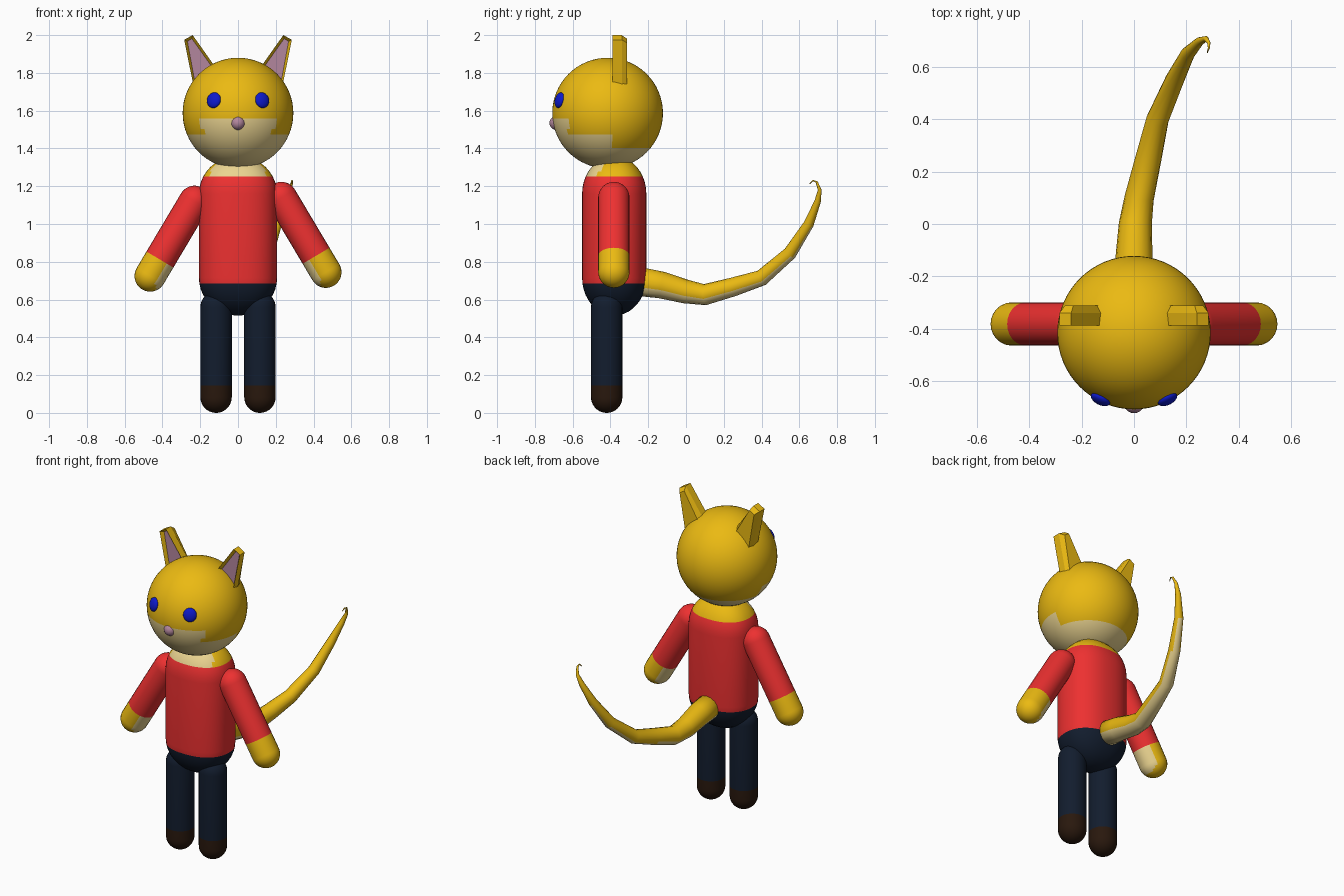
import bpy, bmesh
from math import sin, cos, pi, copysign
from mathutils import Vector, Matrix

if "Cube" in bpy.data.objects:
    bpy.data.objects.remove(bpy.data.objects["Cube"])

COLOURS = {
    "yellow": (0.83, 0.49, 0.006), "cream": (0.83, 0.66, 0.28), "red": (0.85, 0.03, 0.03),
    "navy": (0.006, 0.012, 0.027), "brown": (0.022, 0.009, 0.004),
    "blue": (0.004, 0.01, 0.6), "pink": (0.45, 0.24, 0.34)}
MATS = {}
for key, rgb in COLOURS.items():
    MATS[key] = bpy.data.materials.new(key)
    MATS[key].diffuse_color = (*rgb, 1)


def finish(name, bm, paint, smooth=True):
    """Turn a bmesh into an object; paint(centre, normal) gives each face its colour."""
    bmesh.ops.remove_doubles(bm, verts=bm.verts, dist=1e-5)
    bmesh.ops.recalc_face_normals(bm, faces=bm.faces)
    mesh = bpy.data.meshes.new(name)
    bm.to_mesh(mesh)
    bm.free()
    slots = []
    for p in mesh.polygons:
        key = paint(p.center, p.normal)
        if key not in slots:
            slots.append(key)
            mesh.materials.append(MATS[key])
        p.material_index = slots.index(key)
        p.use_smooth = smooth
    ob = bpy.data.objects.new(name, mesh)
    bpy.context.collection.objects.link(ob)
    return ob


def loft(name, points, radii, paint, seg=24, ratio=1.0, power=2.0):
    """Skin rings of the given radii along a path; ratio flattens, power squares the section."""
    bm = bmesh.new()
    pts = [Vector(p) for p in points]
    rings = []
    for i, (p, r) in enumerate(zip(pts, radii)):
        t = (pts[min(i + 1, len(pts) - 1)] - pts[max(i - 1, 0)]).normalized()
        u = (Vector((1, 0, 0)) - t * t.x).normalized()
        v = t.cross(u)
        ring = []
        for k in range(seg):
            c, s = cos(2 * pi * k / seg), sin(2 * pi * k / seg)
            c = copysign(abs(c) ** (2 / power), c)
            s = copysign(abs(s) ** (2 / power), s)
            ring.append(bm.verts.new(p + u * r * c + v * r * ratio * s))
        rings.append(ring)
    for a, b in zip(rings, rings[1:]):
        for k in range(seg):
            n = (k + 1) % seg
            bm.faces.new((a[k], a[n], b[n], b[k]))
    bm.faces.new(rings[0])
    bm.faces.new(rings[-1])
    return finish(name, bm, paint)


def capsule(name, a, b, r, paint, cap=None, cuts=(), steps=10, **kw):
    """Round-ended bar from a to b, with extra rings at the colour cuts (fractions)."""
    a, b = Vector(a), Vector(b)
    d = (b - a).normalized() * (cap or r)
    ang = [pi / 2 * k / steps for k in range(steps + 1)]
    pts = [a - d * sin(t) for t in reversed(ang)]
    rad = [r * cos(t) for t in reversed(ang)]
    pts += [a.lerp(b, f) for f in cuts] + [b + d * sin(t) for t in ang]
    rad += [r] * len(cuts) + [r * cos(t) for t in ang]
    rad[0] = rad[-1] = 0
    return loft(name, pts, rad, paint, **kw)


def ball(name, centre, size, paint, matrix=None, seg=32):
    bm = bmesh.new()
    m = Matrix.Translation(centre) @ (matrix or Matrix()) @ Matrix.Diagonal((*size, 1))
    bmesh.ops.create_uvsphere(bm, u_segments=seg, v_segments=seg // 2, radius=1, matrix=m)
    return finish(name, bm, paint)


# Head with pale chin
HEAD, R = Vector((0, -0.415, 1.587)), 0.293


def head_paint(c, n):
    limit = 1.545 if c.y < -0.62 else 1.47 if c.y < -0.385 else 1.40
    return "cream" if c.z < limit else "yellow"


ball("head", HEAD, (R, R, R), head_paint, seg=64)
ball("nose", (0, -0.685, 1.535), (0.038,) * 3, lambda c, n: "pink", seg=20)


# Torso: shirt, trousers top and bare neck
def torso_paint(c, n):
    if c.z < 0.685:
        return "navy"
    if c.z < 1.262:
        return "red"
    return "cream" if c.y < -0.43 and abs(c.x) < 0.14 else "yellow"


capsule("torso", (0, -0.38, 0.715), (0, -0.38, 1.16), 0.207, torso_paint,
        cap=0.2, seg=40, ratio=0.17 / 0.207, power=2.3)

for s, side in ((-1, "right"), (1, "left")):
    # Eye, a flattened ball lying on the head surface
    direction = Vector((s * 0.127, -0.253, 0.068)).normalized()
    ball(side + "_eye", HEAD + direction * R, (0.04, 0.02, 0.042), lambda c, n: "blue",
         direction.to_track_quat('Y', 'Z').to_matrix().to_4x4(), seg=24)

    # Leg with shoe
    capsule(side + "_leg", (s * 0.116, -0.42, 0.083), (s * 0.116, -0.42, 0.56), 0.083,
            lambda c, n: "brown" if c.z < 0.145 else "navy", cuts=(0.13,))

    # Arm with sleeve and pale palm
    dz = 0.02 if s > 0 else 0
    hand = Vector((s * 0.465, -0.382, 0.725 + dz))
    shoulder = Vector((s * 0.23, -0.382, 1.12 + dz))
    axis = shoulder - hand

    def arm_paint(c, n):
        if (c - hand).dot(axis) / axis.length_squared > 0.22:
            return "red"
        return "cream" if n.x * s < -0.35 else "yellow"

    capsule(side + "_arm", hand, shoulder, 0.083, arm_paint, cuts=(0.22,))

    # Ear: extruded outline, hollowed at the front and tapered at the back
    bm = bmesh.new()
    outline = [(0.285, 1.975), (0.24, 2.0), (0.09, 1.788), (0.225, 1.68)]
    front = bm.faces.new([bm.verts.new((s * x, -0.388, z)) for x, z in outline])
    back = front
    mid_c = front.calc_center_median()
    for dy, k in ((0.048, 1.0), (0.028, 0.72)):
        ext = bmesh.ops.extrude_face_region(bm, geom=[back], use_keep_orig=(back is front))
        back = [g for g in ext["geom"] if isinstance(g, bmesh.types.BMFace)][0]
        for v in back.verts:
            v.co.x = mid_c.x + (v.co.x - mid_c.x) * k
            v.co.z = mid_c.z + (v.co.z - mid_c.z) * (0.5 + k / 2)
            v.co.y += dy
    front = min(bm.faces, key=lambda f: f.calc_center_median().y)
    bmesh.ops.recalc_face_normals(bm, faces=bm.faces)
    bmesh.ops.inset_region(bm, faces=[front], thickness=0.019)
    for v in front.verts:
        v.co.y += 0.022
    finish(side + "_ear", bm,
           lambda c, n: "pink" if n.y < -0.9 and c.y > -0.38 else "yellow", smooth=False)

# Tail: x, y, z, radius along its path
TAIL = [(0, -0.28, 0.70, 0.078), (0, -0.13, 0.677, 0.071), (0.005, 0, 0.642, 0.063),
        (0.02, 0.1, 0.626, 0.056), (0.055, 0.25, 0.667, 0.05), (0.09, 0.4, 0.715, 0.043),
        (0.155, 0.55, 0.845, 0.036), (0.205, 0.65, 1.0, 0.027), (0.25, 0.697, 1.12, 0.017),
        (0.275, 0.708, 1.18, 0.01), (0.286, 0.692, 1.222, 0.006),
        (0.286, 0.672, 1.23, 0.004), (0.28, 0.655, 1.213, 0.002)]
loft("tail", [p[:3] for p in TAIL], [p[3] for p in TAIL],
     lambda c, n: "cream" if n.z < -0.45 else "yellow", seg=16)

for m in bpy.data.materials:
    if m.users and not m.is_grease_pencil:
        m.use_nodes = True
        m.node_tree.nodes["Principled BSDF"].inputs["Base Color"].default_value = m.diffuse_color
